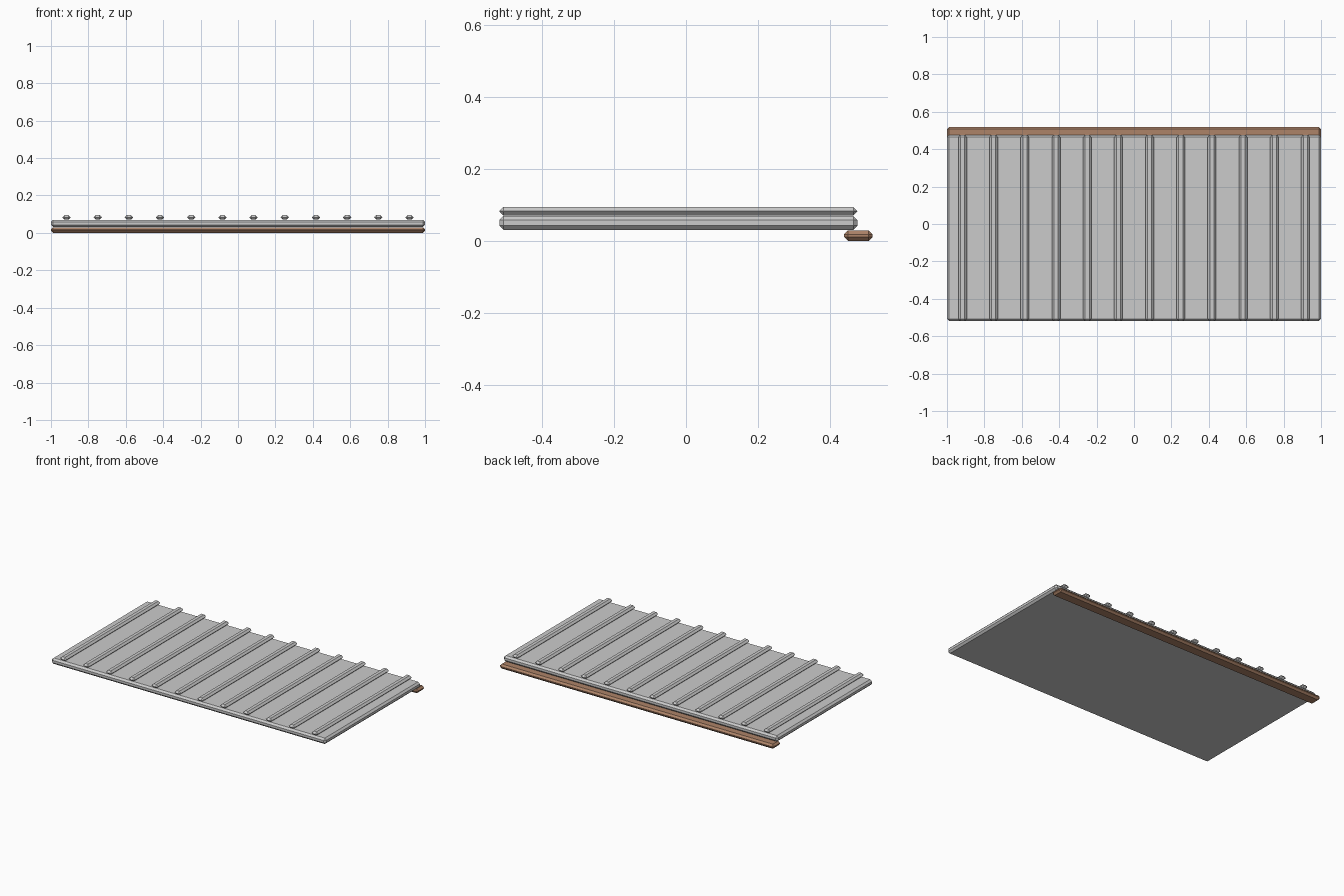
import bpy

if "Cube" in bpy.data.objects:
    bpy.data.objects.remove(bpy.data.objects["Cube"])

BEVEL = 0.0117
RIB_COUNT = 12


def chamfered_box(name, x, y, z, bevel=BEVEL, material=None):
    """Box given by (min, max) ranges, with single-segment chamfered edges."""
    centre = [(a + b) / 2 for a, b in (x, y, z)]
    bpy.ops.mesh.primitive_cube_add(size=1, location=centre)
    ob = bpy.context.object
    ob.name = name
    ob.scale = [b - a for a, b in (x, y, z)]
    bpy.ops.object.transform_apply(location=False, rotation=False, scale=True)
    mod = ob.modifiers.new("chamfer", 'BEVEL')
    mod.width = bevel
    mod.segments = 1
    mod.limit_method = 'NONE'
    if material:
        ob.data.materials.append(material)
    return ob


wood = bpy.data.materials.new("brown_wood")
wood.diffuse_color = (0.42, 0.23, 0.14, 1)
wood.use_nodes = True
wood.node_tree.nodes["Principled BSDF"].inputs["Base Color"].default_value = wood.diffuse_color

# Flat roof sheet
chamfered_box("roof_panel", (-1, 1), (-0.519, 0.477), (0.031, 0.07))

# Raised seams running front to back
for i in range(RIB_COUNT):
    x = (i - (RIB_COUNT - 1) / 2) / 6
    chamfered_box(f"rib_{i + 1:02d}", (x - 0.0225, x + 0.0225),
                  (-0.519, 0.477), (0.071, 0.095))

# Wooden beam under the back edge
chamfered_box("back_beam", (-1, 1), (0.439, 0.519), (0, 0.03), material=wood)
